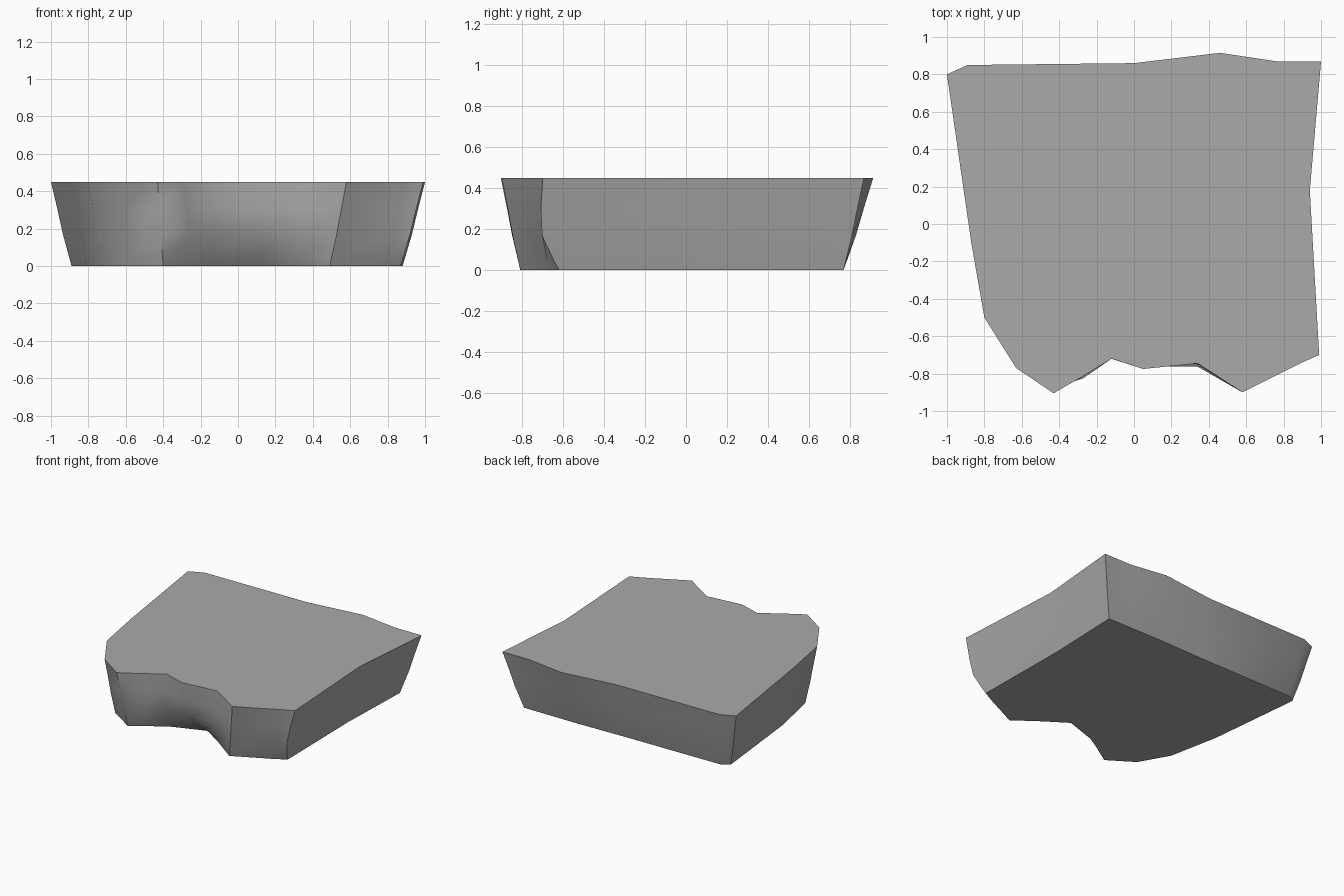
import bpy, bmesh, math
from mathutils import Vector

cube = bpy.data.objects.get("Cube")
if cube:
    bpy.data.objects.remove(cube, do_unlink=True)

HEIGHT = 0.45

# Upper rim, counter-clockwise from the back corner
upper = [(-1, .8), (-.87, -.1), (-.8, -.5), (-.63, -.77), (-.43, -.905), (-.3, -.83),
         (-.12, -.72), (.05, -.775), (.34, -.745), (.58, -.9), (.9, -.74), (.99, -.7),
         (.94, .18), (1, .87), (.76, .87), (.46, .915), (0, .86), (-.89, .85)]
# Narrower foot, matched point by point
lower = [(-.89, .71), (-.81, -.05), (-.73, -.45), (-.6, -.68), (-.4, -.81), (-.28, -.73),
         (-.13, -.64), (.12, -.55), (.3, -.67), (.49, -.81), (.78, -.67), (.87, -.62),
         (.86, .15), (.88, .77), (.65, .77), (.4, .77), (0, .76), (-.83, .75)]
# Bulges of the notched front wall at mid height
bulge = {5: (.03, -.04), 6: (-.02, -.03), 7: (0, -.08), 8: (.02, -.06), 11: (0, -.05)}


def ring(bm, t, z, bulge_amount):
    verts = []
    for i, (top, low) in enumerate(zip(upper, lower)):
        p = Vector(low).lerp(Vector(top), t)
        p += Vector(bulge.get(i, (0, 0))) * bulge_amount
        verts.append(bm.verts.new((p.x, p.y, z)))
    return verts


# Broken stone slab: stacked rings with flat caps
bm = bmesh.new()
rings = [ring(bm, 0, 0, 0), ring(bm, .1, .04, .3), ring(bm, .42, .17, 1),
         ring(bm, .68, .3, .7), ring(bm, 1, HEIGHT, 0)]
for a, b in zip(rings, rings[1:]):
    for i in range(len(a)):
        j = (i + 1) % len(a)
        bm.faces.new((a[i], a[j], b[j], b[i]))
bm.faces.new(rings[0])
bm.faces.new(rings[-1])
bmesh.ops.recalc_face_normals(bm, faces=bm.faces)
mesh = bpy.data.meshes.new("stone_slab")
bm.to_mesh(mesh)
bm.free()
slab = bpy.data.objects.new("stone_slab", mesh)
bpy.context.collection.objects.link(slab)

# Grey stone
stone = bpy.data.materials.new("grey_stone")
stone.use_nodes = True
colour = (.4, .4, .4, 1)
stone.diffuse_color = colour
stone.node_tree.nodes["Principled BSDF"].inputs["Base Color"].default_value = colour
mesh.materials.append(stone)

# Soft walls with crisp rims
bpy.ops.object.select_all(action='DESELECT')
slab.select_set(True)
bpy.context.view_layer.objects.active = slab
bpy.ops.object.shade_smooth_by_angle(angle=math.radians(50))
